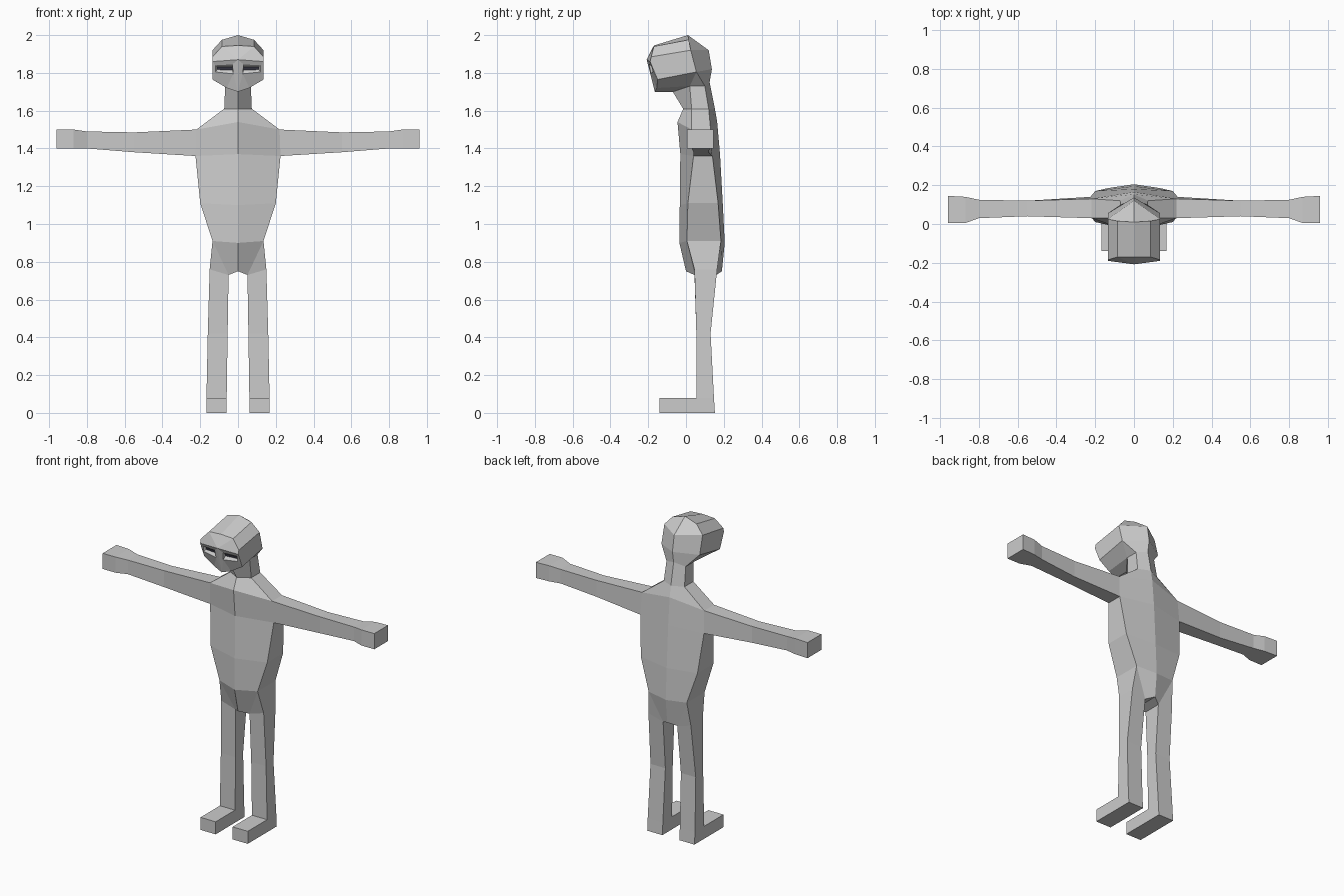
import bpy
import bmesh

UNIT = 0.01  # part coordinates are given in hundredths

default_cube = bpy.data.objects.get("Cube")
if default_cube:
    bpy.data.objects.remove(default_cube, do_unlink=True)


def make_material(name, colour):
    material = bpy.data.materials.new(name)
    material.use_nodes = True
    material.diffuse_color = colour
    material.node_tree.nodes["Principled BSDF"].inputs["Base Color"].default_value = colour
    return material


grey = make_material("plain grey", (0.6, 0.6, 0.6, 1))
dark = make_material("dark eye", (0.04, 0.04, 0.06, 1))


def build_part(name, points, faces, painted=()):
    """Make one flat-shaded part from its left half, mirrored across x."""
    mesh = bpy.data.meshes.new(name)
    bm = bmesh.new()
    for side in (1, -1):
        verts = {key: bm.verts.new((side * x * UNIT, y * UNIT, z * UNIT))
                 for key, (x, y, z) in points.items()}
        for face in faces:
            made = bm.faces.new([verts[key] for key in face])
            made.material_index = int(face in painted)
    bmesh.ops.remove_doubles(bm, verts=bm.verts[:], dist=0.0001)
    bmesh.ops.recalc_face_normals(bm, faces=bm.faces[:])
    bm.to_mesh(mesh)
    bm.free()
    mesh.materials.append(grey)
    if painted:
        mesh.materials.append(dark)
    part = bpy.data.objects.new(name, mesh)
    bpy.context.collection.objects.link(part)


def loft(rings, closed, skip=(), cap=False):
    """Name the points of stacked rings and bridge each ring to the next."""
    points = {(r, i): p for r, ring in enumerate(rings) for i, p in enumerate(ring)}
    count = len(rings[0])
    faces = []
    for r in range(len(rings) - 1):
        for i in range(count if closed else count - 1):
            j = (i + 1) % count
            if (r, i) not in skip:
                faces.append([(r, i), (r, j), (r + 1, j), (r + 1, i)])
    if cap:
        faces.append([(len(rings) - 1, i) for i in range(count)])
    return points, faces


def body_ring(width, front, side_front, side_back, back, z_mid, z_side):
    """Half ring running from front centre round the side to back centre."""
    return [(0, front, z_mid), (width, side_front, z_side),
            (width, side_back, z_side), (0, back, z_mid)]


# Shared hip opening: inner front, outer front, outer back, inner back
hip = [(5, 4.5, 73), (15, 4.5, 76), (15, 16.5, 76), (5, 16, 73)]

# Torso and neck, with the arm opening left out
torso_rings = [
    body_ring(13.5, -3.5, 0.5, 18.5, 20.5, 90, 91),
    body_ring(20, -3.3, 1, 17, 19.5, 110, 111),
    body_ring(22.5, -3, 4, 14, 18, 137, 136),
    body_ring(22, -4.5, 3, 13, 16.5, 154, 150),
    body_ring(7.3, -1.5, 3, 12, 15.3, 161, 161),
    body_ring(6.8, -7, 2, 10, 12.5, 170, 173),
]
torso_rings[-1][3] = (0, 12.5, 175)
points, faces = loft(torso_rings, closed=False, skip=[(2, 1)])

# Pelvis tapering to the crotch and the two hip openings
points.update(zip(["inner_front", "outer_front", "outer_back", "inner_back"], hip))
points["crotch_front"] = (0, 0, 75)
points["crotch_back"] = (0, 19, 75)
faces += [
    [(0, 0), (0, 1), "inner_front", "crotch_front"],
    [(0, 1), "outer_front", "inner_front"],
    [(0, 1), (0, 2), "outer_back", "outer_front"],
    [(0, 2), "inner_back", "outer_back"],
    [(0, 2), (0, 3), "crotch_back", "inner_back"],
    ["crotch_front", "inner_front", "inner_back", "crotch_back"],
]
build_part("torso", points, faces)


def arm_ring(x, front, back, low, high):
    return [(x, front, low), (x, back, low), (x, back, high), (x, front, high)]


# Arms with block hands
shoulder = [torso_rings[2][1], torso_rings[2][2], torso_rings[3][2], torso_rings[3][1]]
arm_rings = [shoulder,
             arm_ring(55, 4, 12, 138, 148.5),
             arm_ring(80, 3, 12.5, 140, 149),
             arm_ring(87, 0.5, 14, 140, 150),
             arm_ring(96, 0.5, 14.5, 140, 150)]
build_part("arms", *loft(arm_rings, closed=True, cap=True))


def leg_ring(inner, outer, front, back, z):
    return [(inner, front, z), (outer, front, z), (outer, back, z), (inner, back, z)]


# Legs down to the ankle and sole; the front of the last step becomes the foot
leg_rings = [hip,
             leg_ring(5.5, 16, 5.5, 13, 42),
             leg_ring(6, 16.7, 5.5, 14.8, 8),
             leg_ring(6, 16.7, 5.5, 15.3, 0)]
points, faces = loft(leg_rings, closed=True, skip=[(2, 0)], cap=True)
ankle, sole = [(2, 0), (2, 1)], [(3, 0), (3, 1)]
toes = []
for key in ankle + sole:
    x, y, z = points[key]
    toes.append(("toe", key))
    points[toes[-1]] = (x, -14, z)
top_in, top_out, low_in, low_out = toes
faces += [
    [*ankle, top_out, top_in],
    [*sole, low_out, low_in],
    [top_in, top_out, low_out, low_in],
    [ankle[0], top_in, low_in, sole[0]],
    [ankle[1], top_out, low_out, sole[1]],
]
build_part("legs", points, faces)

# Head points: front rim, middle rim, back ridge, neck seam, then the face
neck = torso_rings[-1]
head = {
    "rim_top": (0, -17, 194.5), "rim_upper": (8.5, -17, 194),
    "rim_side": (13.5, -18.5, 188.5), "jaw": (13.5, -15, 176.5),
    "chin_side": (6, -15.5, 172), "chin": (0, -16.5, 170),
    "crown": (0, 1, 200), "crown_upper": (8.5, 1.5, 197.5),
    "crown_side": (13.5, 2.5, 192), "ear": (13.5, 5.5, 180.5),
    "back_top": (0, 12, 192), "back_mid": (0, 13.7, 182),
    "neck_front": neck[0], "neck_side": neck[1],
    "neck_rear": neck[2], "neck_back": neck[3],
    "brow": (0, -20.8, 187), "brow_side": (13.5, -19, 186),
    "bridge": (3, -19.5, 184.5), "eye_outer": (12, -18, 184),
    "cheek_outer": (12, -17.5, 180.5), "cheek_inner": (2.5, -18.5, 179.5),
    "lid_inner": (3, -17.5, 183), "lid_outer": (11, -16.5, 183),
    "bag_outer": (11, -16.5, 181.7), "bag_inner": (3, -17, 181.5),
}
skull = [
    ("rim_top", "rim_upper", "crown_upper", "crown"),
    ("rim_upper", "rim_side", "crown_side", "crown_upper"),
    ("rim_side", "brow_side", "jaw", "ear", "crown_side"),
    ("jaw", "chin_side", "neck_side", "ear"),
    ("chin_side", "chin", "neck_front", "neck_side"),
    ("crown", "crown_upper", "crown_side", "back_top"),
    ("crown_side", "ear", "back_mid", "back_top"),
    ("ear", "neck_rear", "neck_back", "back_mid"),
    ("ear", "neck_side", "neck_rear"),
]
# Brow, nose and cheeks
face_front = [
    ("rim_top", "rim_upper", "brow"),
    ("rim_upper", "rim_side", "brow_side", "brow"),
    ("brow", "brow_side", "eye_outer", "bridge"),
    ("brow", "bridge", "cheek_inner", "chin"),
    ("brow_side", "jaw", "cheek_outer", "eye_outer"),
    ("cheek_inner", "cheek_outer", "jaw", "chin_side"),
    ("cheek_inner", "chin_side", "chin"),
]
# Sunken socket walls around the eye
socket = [
    ("bridge", "eye_outer", "lid_outer", "lid_inner"),
    ("eye_outer", "cheek_outer", "bag_outer", "lid_outer"),
    ("cheek_outer", "cheek_inner", "bag_inner", "bag_outer"),
    ("cheek_inner", "bridge", "lid_inner", "bag_inner"),
]
eye = ("lid_inner", "lid_outer", "bag_outer", "bag_inner")
build_part("head", head, skull + face_front + socket + [eye], painted=[eye])
